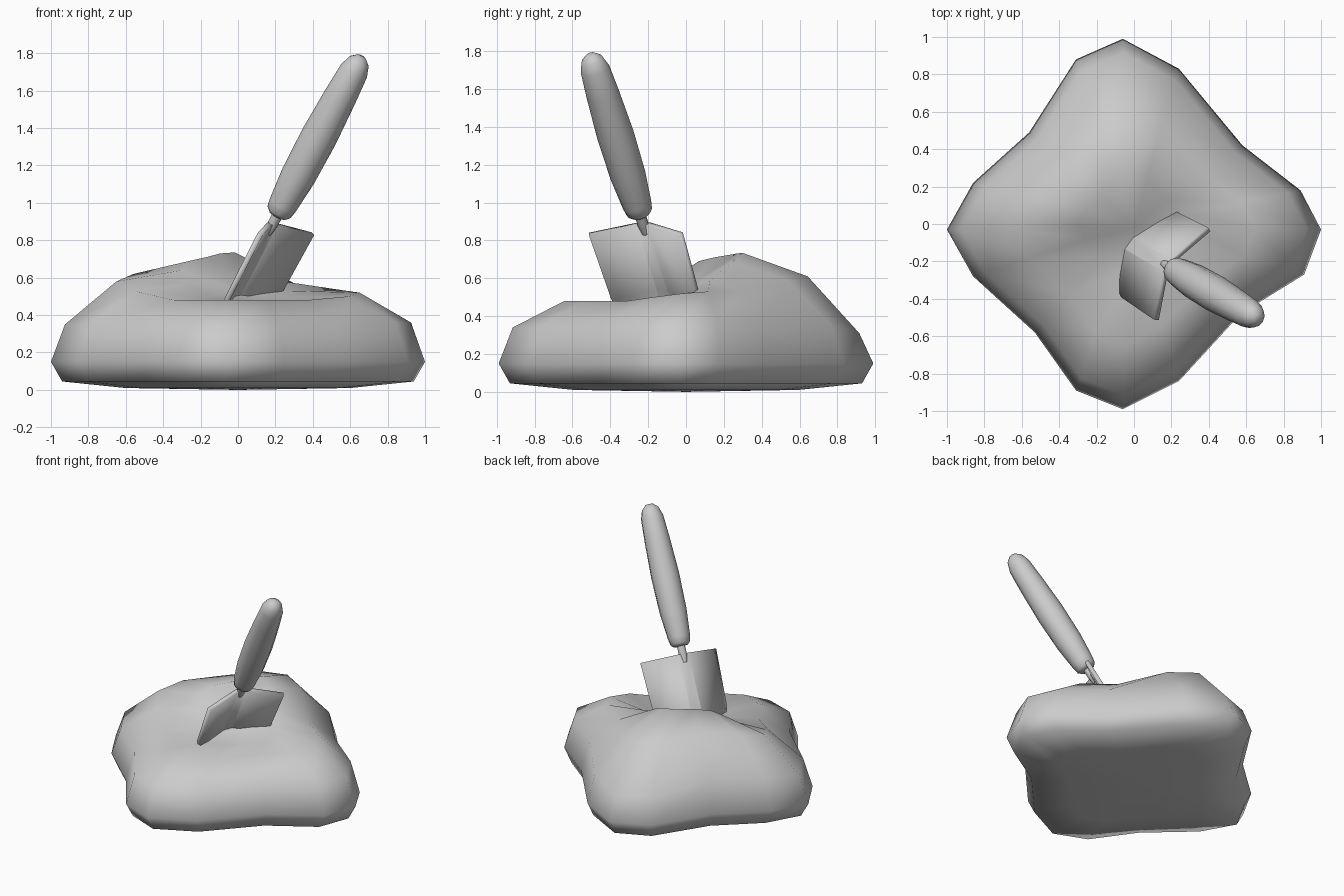
import bpy, bmesh, math
from mathutils import Vector, Matrix

if "Cube" in bpy.data.objects:
    bpy.data.objects.remove(bpy.data.objects["Cube"])


def make(name, verts, faces, angle):
    me = bpy.data.meshes.new(name)
    bm = bmesh.new()
    vs = [bm.verts.new(v) for v in verts]
    for f in faces:
        bm.faces.new([vs[i] for i in f])
    bmesh.ops.recalc_face_normals(bm, faces=bm.faces)
    bm.to_mesh(me)
    bm.free()
    ob = bpy.data.objects.new(name, me)
    bpy.context.collection.objects.link(ob)
    bpy.ops.object.select_all(action='DESELECT')
    ob.select_set(True)
    bpy.context.view_layer.objects.active = ob
    bpy.ops.object.shade_smooth_by_angle(angle=math.radians(angle))
    return ob


def skin(rings, n):
    # quads between successive closed rings of n points, starting at index 0
    return [(r * n + i, r * n + (i + 1) % n, (r + 1) * n + (i + 1) % n, (r + 1) * n + i)
            for r in range(rings - 1) for i in range(n)]


# Soil mound: lumpy four-cornered heap made of scaled outline rings
outline = [(1, -.03), (.89, .18), (.58, .42), (.24, .83), (-.06, .99), (-.31, .88),
           (-.56, .49), (-.86, .22), (-1, -.03), (-.86, -.28), (-.53, -.58), (-.31, -.89),
           (-.06, -.99), (.24, -.84), (.57, -.48), (.91, -.27)]
crest = [.52, .53, .53, .59, .61, .62, .64, .62, .58, .53, .48, .48, .48, .48, .48, .50]
inner = [.50, .53, .59, .69, .735, .73, .71, .69, .64, .57, .50, .47, .46, .45, .45, .47]
shoulder = [.36, .37, .38, .35, .31, .33, .38, .37, .35, .35, .36, .35, .34, .34, .36, .36]
rings = [(.60, [.01] * 16), (.94, [.045] * 16), (1.0, [.15] * 16),
         (.925, shoulder), (.65, crest), (.30, inner)]
verts = [(x * s, y * s, z[i]) for s, z in rings for i, (x, y) in enumerate(outline)]
faces = skin(len(rings), 16)
verts += [(0, 0, 0), (0, -.02, .53)]
bottom, top = len(verts) - 2, len(verts) - 1
last = (len(rings) - 1) * 16
for i in range(16):
    j = (i + 1) % 16
    faces += [(j, i, bottom), (last + i, last + j, top)]
make("soil_mound", verts, faces, 180)

# Tilted trowel frame: X across the blade, Y its raised back, Z along the handle
d = Vector((.53, -.31, 1)).normalized()
w = Vector((.5, .865, 0))
w = (w - d * w.dot(d)).normalized()
frame = Matrix.Translation((.26, -.27, .835)) @ Matrix((w, d.cross(w), d)).transposed().to_4x4()

# Blade: folded sheet tapering to a buried point
rows = [(0, .28, .10), (-.40, .265, .10), (-.60, .19, .09), (-.75, .05, .06)]
verts = [(x, y, z) for z, half, up in rows
         for x, y in ((-half, 0), (-.035, up), (.035, up), (half, 0))]
faces = [(r * 4 + c, r * 4 + c + 1, r * 4 + c + 5, r * 4 + c + 4)
         for r in range(3) for c in range(3)]
blade = make("trowel_blade", verts, faces, 20)
blade.matrix_world = frame
mod = blade.modifiers.new("thickness", 'SOLIDIFY')
mod.thickness = .03
mod.offset = 0


# Turned parts along the trowel axis
def turned(name, profile, n):
    verts = [(r * math.cos(a * math.tau / n), .10 + r * math.sin(a * math.tau / n), z)
             for z, r in profile for a in range(n)]
    faces = skin(len(profile), n)
    faces += [tuple(range(n)), tuple(range(len(verts) - n, len(verts)))]
    make(name, verts, faces, 50).matrix_world = frame


turned("trowel_neck", [(-.06, .02), (0, .03), (.12, .03)], 8)
turned("trowel_handle", [(.055, .05), (.075, .07), (.12, .078), (.30, .094), (.55, .098),
                         (.80, .088), (.96, .078), (1.02, .058), (1.05, .025)], 12)
